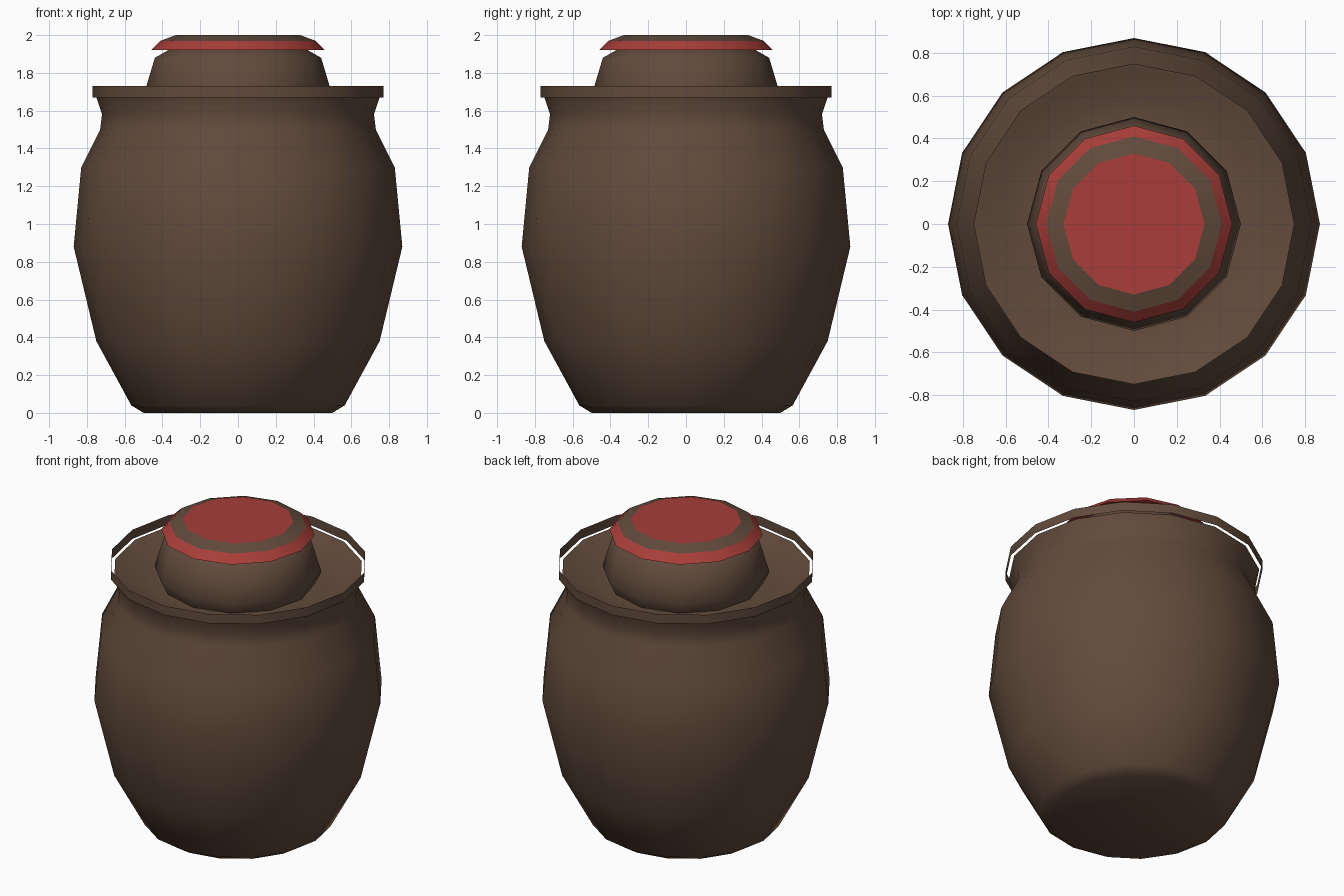
import bpy, bmesh, math

cube = bpy.data.objects.get("Cube")
if cube:
    bpy.data.objects.remove(cube)


def flat_colour(name, rgb):
    mat = bpy.data.materials.new(name)
    mat.use_nodes = True
    mat.diffuse_color = (*rgb, 1)
    bsdf = mat.node_tree.nodes["Principled BSDF"]
    bsdf.inputs["Base Color"].default_value = (*rgb, 1)
    bsdf.inputs["Roughness"].default_value = 0.8
    return mat


brown = flat_colour("brown clay", (0.122, 0.071, 0.045))
red = flat_colour("red glaze", (0.392, 0.048, 0.041))


def lathe(name, profile, sides, mat, smooth=60):
    """Spin (radius, height) points round z; a zero radius closes the end."""
    bm = bmesh.new()
    rings = []
    for r, z in profile:
        count = sides if r else 1
        rings.append([bm.verts.new((r * math.cos(math.tau * i / sides),
                                    r * math.sin(math.tau * i / sides), z))
                      for i in range(count)])
    for low, high in zip(rings, rings[1:]):
        for i in range(sides):
            j = (i + 1) % sides
            corners = [low[i % len(low)], low[j % len(low)],
                       high[j % len(high)], high[i % len(high)]]
            bm.faces.new(list(dict.fromkeys(corners)))
    mesh = bpy.data.meshes.new(name)
    bm.to_mesh(mesh)
    bm.free()
    mesh.materials.append(mat)
    obj = bpy.data.objects.new(name, mesh)
    bpy.context.collection.objects.link(obj)
    bpy.ops.object.select_all(action='DESELECT')
    obj.select_set(True)
    bpy.context.view_layer.objects.active = obj
    bpy.ops.object.shade_smooth_by_angle(angle=math.radians(smooth))
    return obj


# Round-bellied jar with a flared neck and a shallow trough on top
lathe("jar_body", [(0, 0), (0.5, 0), (0.565, 0.04), (0.75, 0.38), (0.87, 0.88),
                   (0.83, 1.3), (0.73, 1.5), (0.72, 1.58), (0.75, 1.67)], 16, brown)
lathe("trough", [(0.75, 1.67), (0.72, 1.66), (0.6, 1.61), (0.48, 1.6), (0, 1.6)],
      16, brown)

# Thin upright band standing just clear of the neck
lathe("rim_band", [(0.77, 1.67), (0.77, 1.73)], 16, brown)

# Lid: sloping base, red brim, brown shoulder, red top
lathe("lid_base", [(0.46, 1.6), (0.5, 1.68), (0.44, 1.88), (0.37, 1.92)], 12, brown)
lathe("lid_brim", [(0.37, 1.92), (0.46, 1.92), (0.41, 1.97)], 12, red)
lathe("lid_shoulder", [(0.41, 1.97), (0.33, 2)], 12, brown)
lathe("lid_top", [(0.33, 2), (0, 2)], 12, red)
